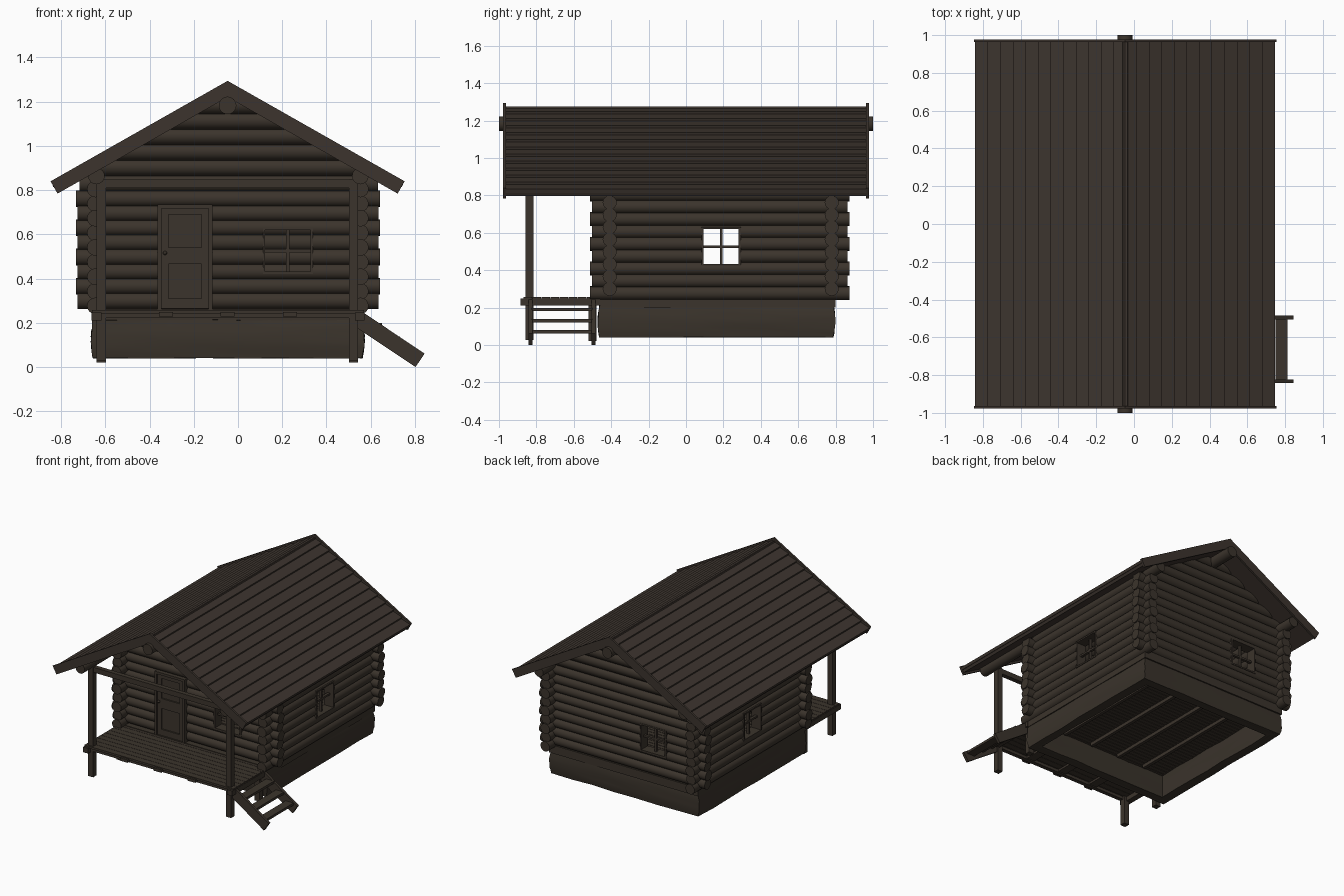
import bpy, bmesh, math, random
from mathutils import Matrix, Vector

if "Cube" in bpy.data.objects:
    bpy.data.objects.remove(bpy.data.objects["Cube"])

random.seed(4)
CX = -0.047                      # centre line of the cabin


def material(name, rgb):
    m = bpy.data.materials.new(name)
    m.diffuse_color = (*rgb, 1)
    m.use_nodes = True
    m.node_tree.nodes["Principled BSDF"].inputs["Base Color"].default_value = m.diffuse_color
    return m


WOOD = material("dark log brown", (0.044, 0.034, 0.025))
ROOF = material("dark roof brown", (0.045, 0.034, 0.027))
BASE = material("dark earth brown", (0.042, 0.033, 0.024))


def finish(name, bm, mat, smooth=False):
    bmesh.ops.recalc_face_normals(bm, faces=bm.faces)
    if smooth:
        for f in bm.faces:
            f.smooth = True
        for e in bm.edges:
            e.smooth = len(e.link_faces) == 2 and e.calc_face_angle(3) < 0.6
    me = bpy.data.meshes.new(name)
    bm.to_mesh(me)
    bm.free()
    me.materials.append(mat)
    ob = bpy.data.objects.new(name, me)
    bpy.context.collection.objects.link(ob)


def box(bm, x, y, z, frame=Matrix()):
    size = Matrix.Diagonal((x[1] - x[0], y[1] - y[0], z[1] - z[0], 1))
    mid = Matrix.Translation(((x[0] + x[1]) / 2, (y[0] + y[1]) / 2, (z[0] + z[1]) / 2))
    return bmesh.ops.create_cube(bm, size=1, matrix=frame @ mid @ size)["verts"]


def boxes(name, mat, items):
    bm = bmesh.new()
    for it in items:
        box(bm, *it)
    finish(name, bm, mat)


def log(bm, axis, a, b, off, z, r=0.0375, planes=()):
    """Round log along axis from a to b, trimmed by (point, normal) planes."""
    t = bmesh.new()
    rot = Matrix.Rotation(math.pi / 2, 4, "Y" if axis == "x" else "X")
    mid = ((a + b) / 2, off, z) if axis == "x" else (off, (a + b) / 2, z)
    bmesh.ops.create_cone(t, cap_ends=True, segments=16, radius1=r, radius2=r,
                          depth=b - a, matrix=Matrix.Translation(mid) @ rot)
    for co, no in planes:
        bmesh.ops.bisect_plane(t, geom=t.verts[:] + t.edges[:] + t.faces[:],
                               plane_co=co, plane_no=no, clear_outer=True)
        bmesh.ops.holes_fill(t, edges=t.edges[:])
    me = bpy.data.meshes.new("tmp")
    t.to_mesh(me)
    t.free()
    bm.from_mesh(me)
    bpy.data.meshes.remove(me)


def log_with_opening(bm, axis, a, b, off, z, hole, r=0.0375):
    """Split a log round a window opening (lo, hi, bottom, top)."""
    lo, hi, zb, zt = hole
    if z + r <= zb or z - r >= zt:
        return log(bm, axis, a, b, off, z)
    log(bm, axis, a, lo, off, z)
    log(bm, axis, hi, b, off, z)
    if z - r < zb:
        log(bm, axis, lo, hi, off, z, planes=[((0, 0, zb), (0, 0, 1))])
    if z + r > zt:
        log(bm, axis, lo, hi, off, z, planes=[((0, 0, zt), (0, 0, -1))])


# roof slope frames: local x runs down the slope, local z is the outward normal
RIDGE = Vector((CX, 0, 1.294))
ANG = math.radians(29.56)
SLOPE = 0.92


def slope_frame(s):
    c, n = math.cos(ANG), math.sin(ANG)
    return Matrix(((s * c, 0, s * n, RIDGE.x), (0, 1, 0, 0), (-n, 0, c, RIDGE.z), (0, 0, 0, 1)))


FRAMES = [slope_frame(-1), slope_frame(1)]
UNDER = [(f @ Vector((0, 0, -0.045)), f.col[2].to_3d()) for f in FRAMES]

# log walls with window openings and gables
FRONT_Y, BACK_Y, LEFT_X, RIGHT_X, PITCH = -0.408, 0.779, -0.645, 0.553, 0.066
ZB, ZT = 0.43, 0.622
WINDOWS = {"front": (0.12, 0.33, ZB, ZT), "back": (-0.40, -0.20, ZB, ZT), "side": (0.09, 0.285, ZB, ZT)}
for name, y, hole in (("front_wall", FRONT_Y, "front"), ("back_wall", BACK_Y, "back")):
    bm = bmesh.new()
    for k in range(8):
        e = 0.686 if k % 2 else 0.678
        log_with_opening(bm, "x", CX - e, CX + e + 0.004, y, 0.30 + PITCH * k, WINDOWS[hole])
    for k in range(6):
        log(bm, "x", CX - 0.67, CX + 0.68, y, 0.83 + 0.07 * k, 0.039, UNDER)
    finish(name, bm, WOOD, True)
for name, x in (("left_wall", LEFT_X), ("right_wall", RIGHT_X)):
    bm = bmesh.new()
    for k in range(9):
        e = 0.0 if k % 2 else 0.01
        log_with_opening(bm, "y", -0.502 - e, 0.864 + e, x, 0.277 + PITCH * k, WINDOWS["side"])
    finish(name, bm, WOOD, True)

# purlins and ridge log
bm = bmesh.new()
log(bm, "y", -1, 1, CX, 1.183, 0.04)
for x in (LEFT_X + 0.005, RIGHT_X):
    log(bm, "y", -0.95, 0.95, x, 0.864)
finish("ridge_and_eave_logs", bm, WOOD, True)


# window frames with cross bars
def window(name, axis, off, hole):
    lo, hi, zb, zt = hole
    mid, zm, t = (lo + hi) / 2, (zb + zt) / 2, 0.008
    deep, thin = (off - 0.04, off + 0.04), (off - 0.01, off + 0.01)
    parts = [((lo - t, lo + 0.003), deep, (zb - t, zt + t)), ((hi - 0.003, hi + t), deep, (zb - t, zt + t)),
             ((lo, hi), deep, (zb - t, zb + 0.003)), ((lo, hi), deep, (zt - 0.003, zt + t)),
             ((mid - 0.007, mid + 0.007), thin, (zb, zt)), ((lo, hi), thin, (zm - 0.007, zm + 0.007))]
    if axis == "y":
        parts = [(d, w, z) for w, d, z in parts]
    boxes(name, WOOD, parts)


window("front_window", "x", FRONT_Y, WINDOWS["front"])
window("back_window", "x", BACK_Y, WINDOWS["back"])
window("left_window", "y", LEFT_X, WINDOWS["side"])
window("right_window", "y", RIGHT_X, WINDOWS["side"])

# door: frame, slab with two sunk panels, knob
fr, st = (-0.465, -0.41), (-0.457, -0.42)
boxes("door_frame", WOOD, [((-0.364, -0.346), fr, (0.26, 0.735)), ((-0.133, -0.115), fr, (0.26, 0.735)),
                           ((-0.364, -0.115), fr, (0.717, 0.735))])
parts = [((-0.346, -0.133), (-0.446, -0.41), (0.265, 0.717)),
         ((-0.346, -0.314), st, (0.265, 0.717)), ((-0.165, -0.133), st, (0.265, 0.717))]
parts += [((-0.314, -0.165), st, z) for z in ((0.265, 0.31), (0.466, 0.54), (0.69, 0.717))]
boxes("door", WOOD, parts)
bm = bmesh.new()
bmesh.ops.create_uvsphere(bm, u_segments=10, v_segments=6, radius=0.01,
                          matrix=Matrix.Translation((-0.33, -0.466, 0.516)))
finish("door_knob", bm, WOOD, True)

# roof: underlay and overlapping long boards on both slopes, barge boards at the gables
bm, barge = bmesh.new(), bmesh.new()
step = SLOPE / 12
for f in FRAMES:
    box(bm, (0.012, SLOPE - 0.002), (-0.962, 0.962), (-0.05, -0.03), f)
    for i in range(12):
        tilt = f @ Matrix.Translation((i * step, 0, -0.023)) @ Matrix.Rotation(-math.asin(0.014 / step), 4, "Y")
        box(bm, (0, step), (-0.965, 0.965), (-0.02, 0), tilt)
    for y in ((-0.978, -0.963), (0.963, 0.978)):
        box(barge, (0, SLOPE), y, (-0.064, 0), f)
finish("roof_boards", bm, ROOF)
finish("barge_boards", barge, ROOF)

# foundation ring: hollowed block with slightly bulging, uneven faces
bm = bmesh.new()
box(bm, (-0.655, 0.562), (-0.462, 0.787), (0.042, 0.212))
ends = [f for f in bm.faces if abs(f.normal.z) > 0.9]
bmesh.ops.inset_individual(bm, faces=ends, thickness=0.095)
rims = [e for f in ends for e in f.edges]
bmesh.ops.delete(bm, geom=ends, context="FACES_ONLY")
bmesh.ops.bridge_loops(bm, edges=rims)
bmesh.ops.subdivide_edges(bm, edges=bm.edges[:], cuts=6, use_grid_fill=True)
for v in bm.verts:
    bulge = 0.009 * (1 - ((v.co.z - 0.127) / 0.085) ** 2)
    for i, (lo, hi) in enumerate(((-0.655, 0.562), (-0.462, 0.787))):
        if abs(v.co[i] - lo) < 1e-3:
            v.co[i] -= bulge
        elif abs(v.co[i] - hi) < 1e-3:
            v.co[i] += bulge
for v in bm.verts:
    v.co += Vector([random.uniform(-0.003, 0.003) for _ in range(3)])
finish("foundation", bm, BASE, True)

# sill under the logs, cabin floor boards and joists
boxes("sill", WOOD, [((-0.66, 0.57), (-0.46, -0.41), (0.2, 0.262)), ((-0.66, 0.57), (0.75, 0.8), (0.2, 0.262)),
                     ((-0.66, -0.61), (-0.41, 0.75), (0.2, 0.25)), ((0.52, 0.57), (-0.41, 0.75), (0.2, 0.25))])
parts = [((-0.61, 0.52), (-0.41 + 0.035 * i, -0.379 + 0.035 * i), (0.215, 0.245)) for i in range(33)]
parts += [((x - 0.012, x + 0.012), (-0.37, 0.69), (0.19, 0.22)) for x in (-0.4, -0.17, 0.07, 0.31)]
boxes("cabin_floor", WOOD, parts)

# porch deck, joists and edge beam
boxes("porch_deck", WOOD, [((-0.66, 0.57), (-0.87 + 0.0485 * i, -0.824 + 0.0485 * i), (0.243, 0.258))
                           for i in range(9)])
parts = [((x - 0.022, x + 0.022), (-0.885, -0.46), (0.21, 0.248)) for x in (-0.64, 0.55)]
parts += [((x - 0.032, x + 0.032), (-0.885, -0.46), (0.228, 0.25)) for x in (-0.325, CX, 0.235)]
parts.append(((-0.63, 0.54), (-0.86, -0.83), (0.222, 0.243)))
boxes("porch_joists", WOOD, parts)

# posts and front porch beam
parts = []
for x in (-0.618, 0.522):
    w = (x - 0.021, x + 0.021)
    parts += [(w, (-0.857, -0.815), (0.028, 0.85)), (w, (-0.52, -0.478), (0.022, 0.215))]
parts.append(((-0.62, 0.525), (-0.853, -0.819), (0.81, 0.848)))
boxes("porch_posts_and_beam", WOOD, parts)

# side stairs: two sloping stringers and three treads
stair = Matrix.Translation((0.56, 0, 0.251)) @ Matrix.Rotation(math.radians(33.8), 4, "Y")
parts = [((0, 0.341), y, (-0.0735, 0), stair) for y in ((-0.842, -0.822), (-0.505, -0.485))]
parts += [((x - 0.032, x + 0.032), (-0.825, -0.5), (z - 0.009, z + 0.009))
          for x, z in ((0.618, 0.19), (0.70, 0.13), (0.78, 0.07))]
boxes("porch_stairs", WOOD, parts)
